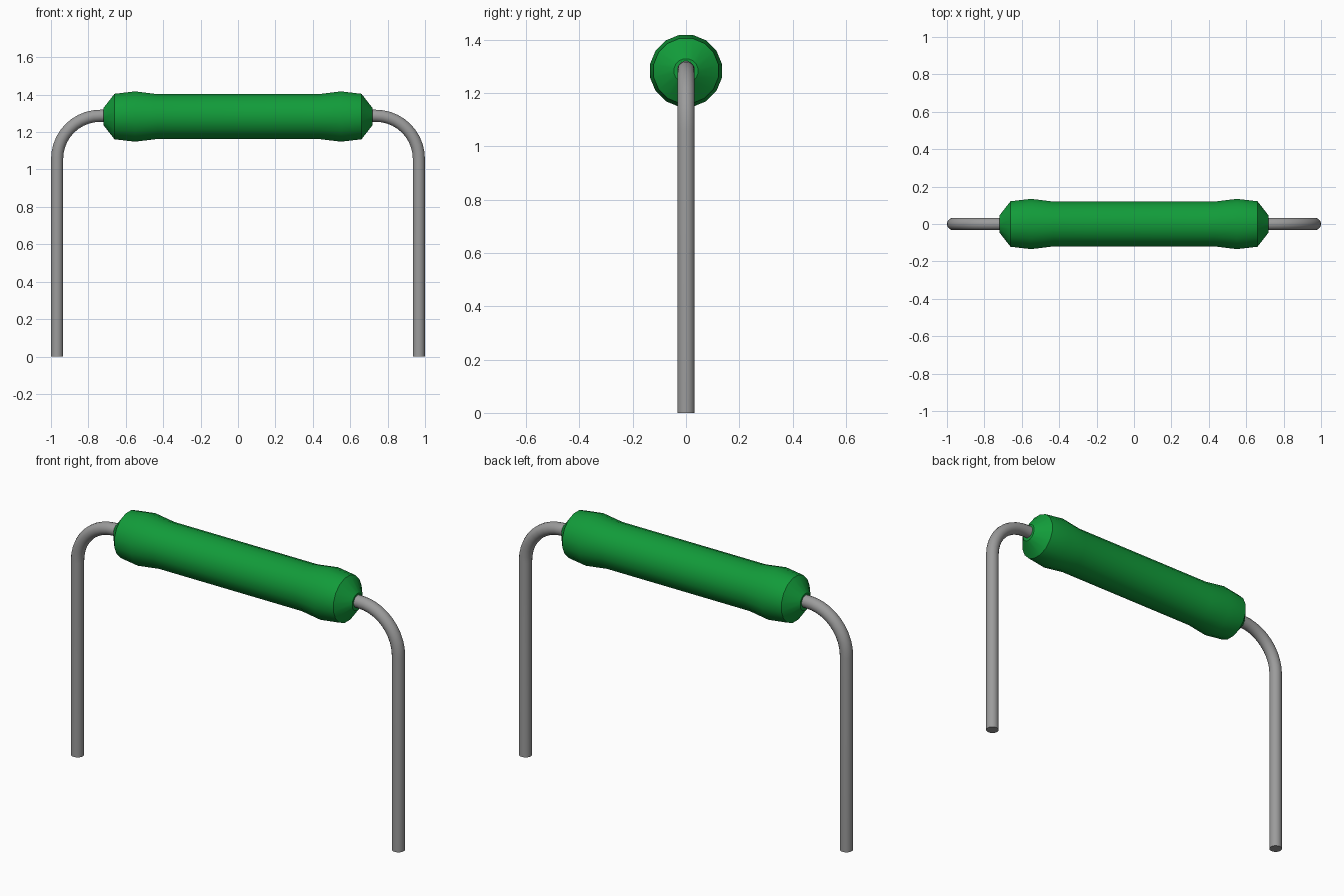
import bpy, bmesh, math
from mathutils import Matrix, Vector

cube = bpy.data.objects.get("Cube")
if cube:
    bpy.data.objects.remove(cube, do_unlink=True)

AXIS_Z = 1.283      # height of the body axis
LEAD_X = 0.967      # distance of each leg from the centre
LEAD_R = 0.033
BEND_R = 0.23


def material(name, color, roughness):
    mat = bpy.data.materials.new(name)
    mat.use_nodes = True
    mat.diffuse_color = color
    bsdf = mat.node_tree.nodes["Principled BSDF"]
    bsdf.inputs["Base Color"].default_value = color
    bsdf.inputs["Roughness"].default_value = roughness
    return mat


def sweep(name, rings, sides, mat):
    """Skin circles given as (centre, tangent angle in the xz plane, radius)."""
    bm = bmesh.new()
    loops = []
    for centre, angle, radius in rings:
        side = Vector((-math.sin(angle), 0, math.cos(angle)))
        loop = []
        for i in range(sides):
            a = 2 * math.pi * (i + 0.5) / sides
            offset = side * math.cos(a) + Vector((0, math.sin(a), 0))
            loop.append(bm.verts.new(Vector(centre) + offset * radius))
        loops.append(loop)
    for a, b in zip(loops, loops[1:]):
        for i in range(sides):
            j = (i + 1) % sides
            bm.faces.new((a[i], a[j], b[j], b[i]))
    bm.faces.new(loops[0])
    bm.faces.new(loops[-1])
    bmesh.ops.recalc_face_normals(bm, faces=bm.faces)
    mesh = bpy.data.meshes.new(name)
    bm.to_mesh(mesh)
    bm.free()
    mesh.materials.append(mat)
    obj = bpy.data.objects.new(name, mesh)
    bpy.context.collection.objects.link(obj)
    bpy.ops.object.select_all(action='DESELECT')
    obj.select_set(True)
    bpy.context.view_layer.objects.active = obj
    bpy.ops.object.shade_smooth_by_angle(angle=math.radians(35))
    return obj


green = material("green coating", (0.006, 0.33, 0.042, 1), 0.5)
metal = material("grey metal", (0.33, 0.33, 0.33, 1), 0.5)

# Body: half profile (x, radius) mirrored about the centre
half = [(0.43, 0.122), (0.55, 0.137), (0.66, 0.124), (0.72, 0.046)]
profile = [(-x, r) for x, r in reversed(half)] + half
sweep("resistor_body", [((x, 0, AXIS_Z), 0, r) for x, r in profile], 16, green)

# Leads: straight out of the body, a quarter bend, then straight down
for label, s in (("left", 1), ("right", -1)):
    bend_x, bend_z = LEAD_X - BEND_R, AXIS_Z + 0.004 - BEND_R
    rings = [((s * 0.68, 0, bend_z + BEND_R), 0, LEAD_R)]
    steps = 10
    for k in range(steps + 1):
        t = math.pi / 2 * k / steps
        centre = (s * (bend_x + BEND_R * math.sin(t)), 0,
                  bend_z + BEND_R * math.cos(t))
        rings.append((centre, -s * t, LEAD_R))
    rings.append(((s * LEAD_X, 0, 0), -s * math.pi / 2, LEAD_R))
    sweep(label + "_lead", rings, 16, metal)
